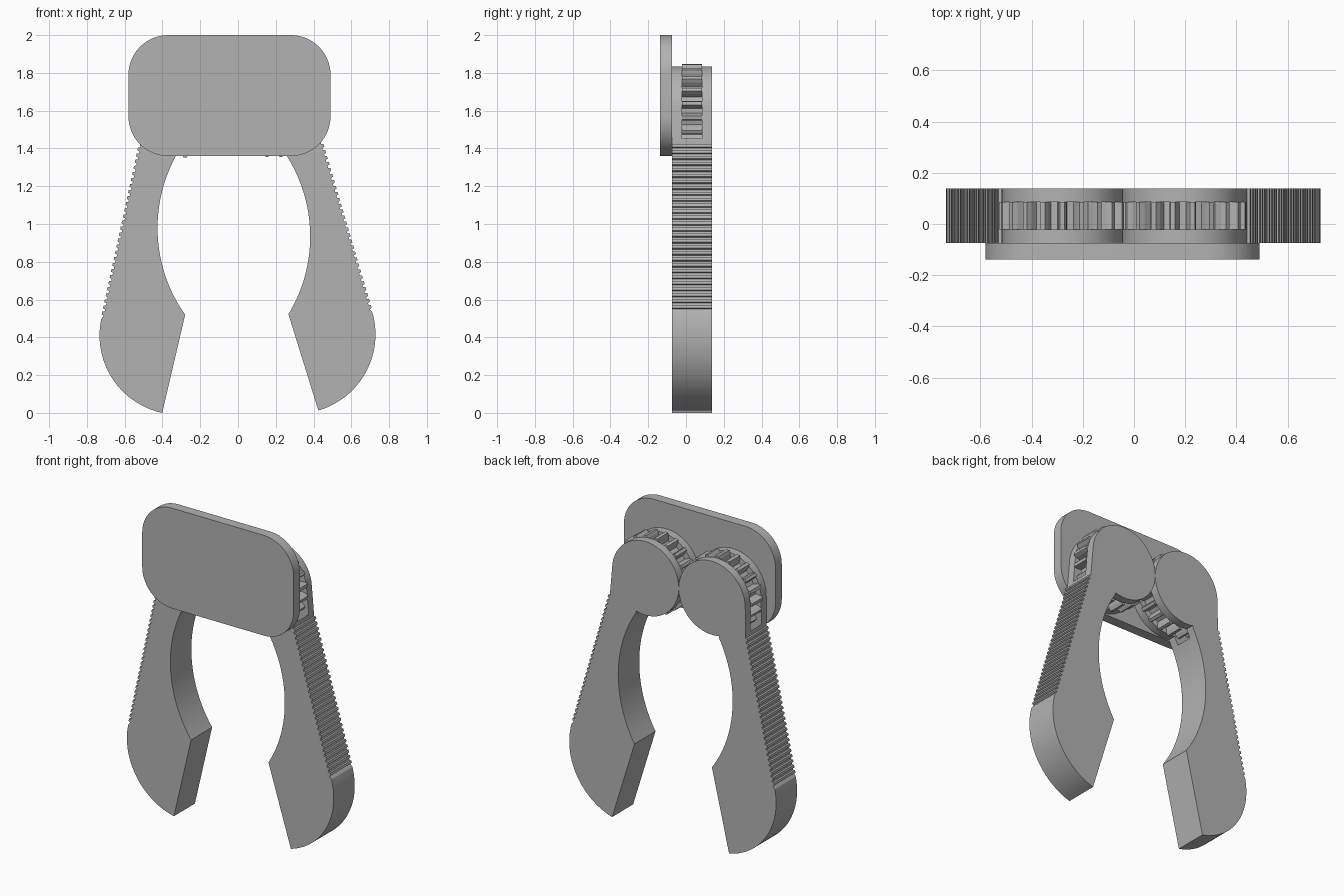
import bpy
import bmesh
from math import sin, cos, radians, pi
from mathutils import Vector, Matrix

if "Cube" in bpy.data.objects:
    bpy.data.objects.remove(bpy.data.objects["Cube"])

grey = bpy.data.materials.new("plain grey")
grey.use_nodes = True
GREY = (0.45, 0.45, 0.45, 1)
grey.diffuse_color = GREY
grey.node_tree.nodes["Principled BSDF"].inputs["Base Color"].default_value = GREY

ARM_FRONT, ARM_BACK = -0.074, 0.138
SLOT_FRONT, SLOT_BACK = -0.022, 0.086
PIVOT_Z, DISC_R, SLOT_R = 1.6, 0.235, 0.29


def arc(cx, cz, r, start, end, steps):
    """Points on an arc in the x-z plane, angles in degrees."""
    angles = [radians(start + (end - start) * i / steps) for i in range(steps + 1)]
    return [Vector((cx + r * cos(a), cz + r * sin(a))) for a in angles]


def extrude(name, points, front, back):
    """Solid made from an x-z outline, running from front to back along y."""
    bm = bmesh.new()
    face = bm.faces.new([bm.verts.new((p[0], front, p[1])) for p in points])
    grown = bmesh.ops.extrude_face_region(bm, geom=[face])["geom"]
    verts = [v for v in grown if isinstance(v, bmesh.types.BMVert)]
    bmesh.ops.translate(bm, verts=verts, vec=(0, back - front, 0))
    bmesh.ops.recalc_face_normals(bm, faces=bm.faces)
    mesh = bpy.data.meshes.new(name)
    bm.to_mesh(mesh)
    bm.free()
    mesh.materials.append(grey)
    obj = bpy.data.objects.new(name, mesh)
    bpy.context.collection.objects.link(obj)
    return obj


def activate(obj):
    bpy.ops.object.select_all(action="DESELECT")
    obj.select_set(True)
    bpy.context.view_layer.objects.active = obj


def place(points, x, side, tilt):
    """Turn a pivot-centred outline by tilt, mirror it for side, move it to its pivot."""
    turn = Matrix.Rotation(radians(tilt), 2)
    turned = [turn @ Vector(p) for p in points]
    return [(x + side * p.x, PIVOT_Z + p.y) for p in turned]


def grip_ridges(top, bottom, count, height):
    """Row of small ridges along the outer edge, listed from bottom to top."""
    step = (top - bottom) / count
    out = Vector((step.y, -step.x)).normalized() * height
    points = []
    for i in range(count):
        p = bottom + step * i
        points += [p + step * 0.2, p + step * 0.3 + out,
                   p + step * 0.75 + out, p + step * 0.85]
    return points


def arm_outline():
    disc = arc(0, 0, DISC_R, 0, 282, 60)
    inner = arc(-0.649, -0.621, 0.795, 28.5, -35.3, 32)
    jaw = arc(0.034, -1.19, 0.419, -78, 12, 28)
    ridges = grip_ridges(Vector((0.236, -0.19)), Vector((0.432, -1.09)), 28, 0.012)
    return disc + inner + jaw + ridges + [Vector((0.238, -0.18))]


def gear_outline(teeth, phase):
    root, tip = 0.197, 0.248
    pitch = 360 / teeth
    points = []
    for i in range(teeth):
        for offset, r in ((-0.3, root), (-0.22, 0.228), (-0.12, tip),
                          (0.12, tip), (0.22, 0.228), (0.3, root)):
            a = radians((i + offset + phase) * pitch)
            points.append(Vector((r * cos(a), r * sin(a))))
    return points


# Arms: forked discs at the top, ridged grips and angled jaws
for label, x, side, tilt, phase in (("right", -0.28, -1, 0, 0),
                                    ("left", 0.19, 1, 4.1, 0.5)):
    arm = extrude(label + "_arm", place(arm_outline(), x, side, tilt),
                  ARM_FRONT, ARM_BACK)

    # Slot that makes room for the gear
    cutter = extrude("slot_cutter", arc(x, PIVOT_Z, SLOT_R, 0, 354, 59),
                     SLOT_FRONT, SLOT_BACK)
    cutter.hide_render = True
    slot = arm.modifiers.new("slot", "BOOLEAN")
    slot.operation = "DIFFERENCE"
    slot.solver = "EXACT"
    slot.object = cutter
    activate(arm)
    bpy.ops.object.modifier_apply(modifier=slot.name)
    bpy.data.objects.remove(cutter)
    bpy.ops.object.shade_smooth_by_angle(angle=radians(20))

    # Gear held between the two discs
    gear = extrude(label + "_gear", place(gear_outline(20, phase), x, side, 0),
                   SLOT_FRONT, SLOT_BACK)

# Rounded cover plate across the front
plate_outline = []
for cx, cz, start in ((0.28, 1.79, 0), (-0.37, 1.79, 90),
                      (-0.37, 1.57, 180), (0.28, 1.57, 270)):
    plate_outline += arc(cx, cz, 0.21, start, start + 90, 14)
plate = extrude("cover_plate", plate_outline, -0.138, ARM_FRONT)
activate(plate)
bpy.ops.object.shade_smooth_by_angle(angle=radians(20))
